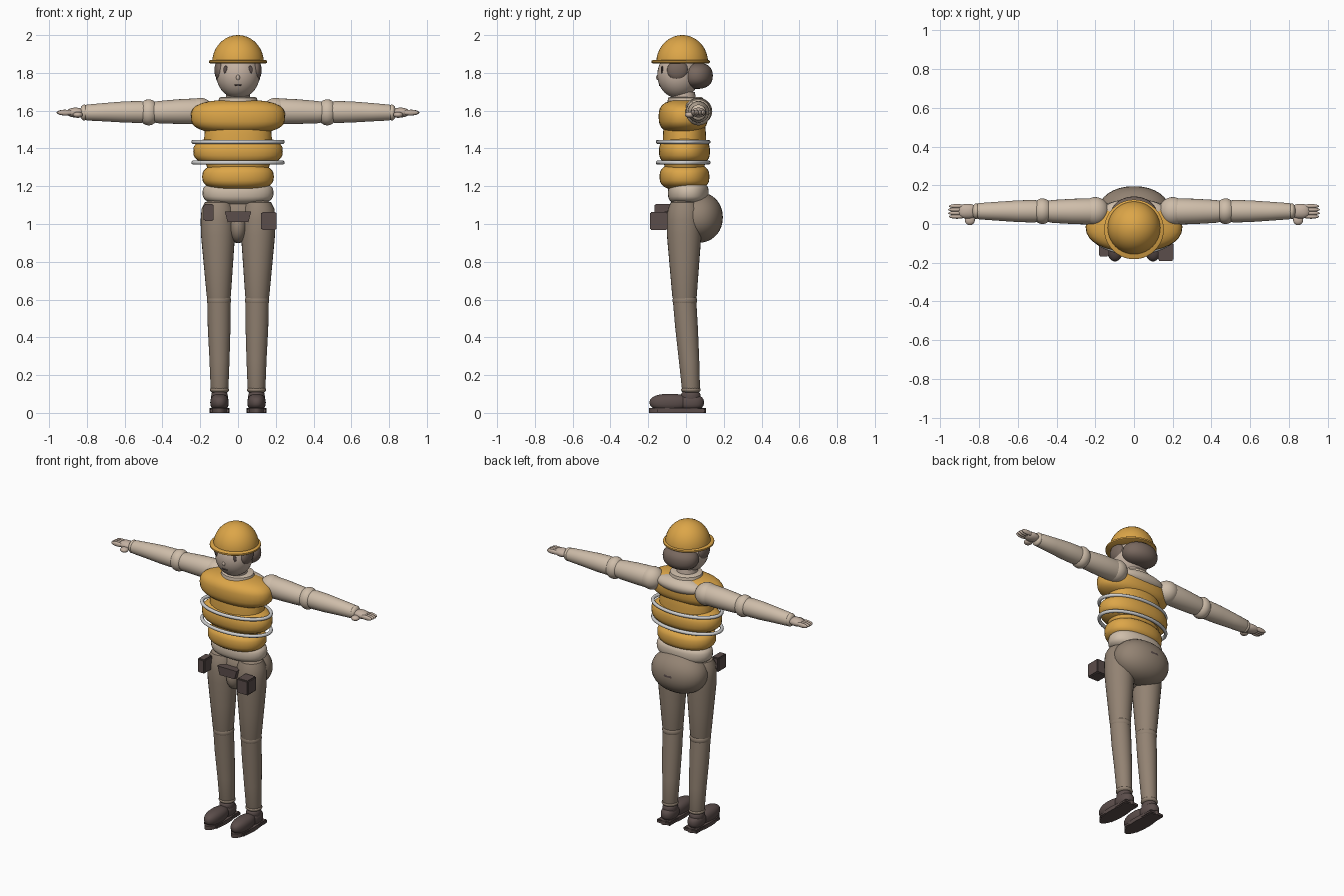
import bpy, bmesh, math
from mathutils import Vector

if "Cube" in bpy.data.objects:
    bpy.data.objects.remove(bpy.data.objects["Cube"])


def material(name, rgb):
    m = bpy.data.materials.new(name)
    m.diffuse_color = (*rgb, 1)
    m.use_nodes = True
    m.node_tree.nodes["Principled BSDF"].inputs["Base Color"].default_value = m.diffuse_color
    return m


YELLOW = material("safety yellow", (0.72, 0.38, 0.065))
SHIRT = material("shirt beige", (0.62, 0.51, 0.40))
SKIN = material("skin", (0.55, 0.44, 0.36))
TROUSER = material("trouser brown", (0.29, 0.225, 0.17))
DARK = material("dark leather", (0.105, 0.075, 0.07))
HAIR = material("hair brown", (0.19, 0.14, 0.115))
SILVER = material("reflective silver", (0.62, 0.62, 0.62))


def finish(name, bm, mat, angle=40):
    bmesh.ops.recalc_face_normals(bm, faces=bm.faces)
    me = bpy.data.meshes.new(name)
    bm.to_mesh(me)
    bm.free()
    me.materials.append(mat)
    ob = bpy.data.objects.new(name, me)
    bpy.context.collection.objects.link(ob)
    bpy.ops.object.select_all(action='DESELECT')
    bpy.context.view_layer.objects.active = ob
    ob.select_set(True)
    bpy.ops.object.shade_smooth_by_angle(angle=math.radians(angle))
    return ob


def blob(name, c, r, mat, side=1.0, tall=1.0):
    """Ellipsoid; exponents below 1 make it boxier in plan (side) or height (tall)."""
    bm = bmesh.new()
    bmesh.ops.create_uvsphere(bm, u_segments=32, v_segments=18, radius=1)
    for v in bm.verts:
        lat = math.asin(max(-1, min(1, v.co.z)))
        lon = math.atan2(v.co.y, v.co.x)
        power = lambda t, e: math.copysign(abs(t) ** e, t) if abs(t) > 1e-6 else 0
        h = power(math.cos(lat), tall)
        v.co = Vector((c[0] + r[0] * h * power(math.cos(lon), side),
                       c[1] + r[1] * h * power(math.sin(lon), side),
                       c[2] + r[2] * power(math.sin(lat), tall)))
    return finish(name, bm, mat)


def loft(name, rings, mat, axis='z', n=28):
    """Tube through rings (x, y, z, ra, rb) whose sections face along axis."""
    bm = bmesh.new()
    loops = []
    for x, y, z, a, b in rings:
        loop = []
        for i in range(n):
            t = math.tau * i / n
            u, w = a * math.cos(t), b * math.sin(t)
            loop.append(bm.verts.new((x + u, y + w, z) if axis == 'z' else (x, y + u, z + w)))
        loops.append(loop)
    for p, q in zip(loops, loops[1:]):
        for i in range(n):
            bm.faces.new((p[i], p[(i + 1) % n], q[(i + 1) % n], q[i]))
    bm.faces.new(loops[0])
    bm.faces.new(loops[-1])
    return finish(name, bm, mat)


def band(name, c, rx, ry, thick, height, mat, n=48, m=10):
    """Elliptical ring with an oval section."""
    bm = bmesh.new()
    g = []
    for i in range(n):
        t = math.tau * i / n
        row = []
        for j in range(m):
            s = math.tau * j / m
            k = thick * math.cos(s)
            row.append(bm.verts.new((c[0] + (rx + k) * math.cos(t),
                                     c[1] + (ry + k) * math.sin(t),
                                     c[2] + height * math.sin(s))))
        g.append(row)
    for i in range(n):
        for j in range(m):
            a, b = g[i], g[(i + 1) % n]
            bm.faces.new((a[j], b[j], b[(j + 1) % m], a[(j + 1) % m]))
    return finish(name, bm, mat)


def box(name, lo, hi, mat, bevel=0.006):
    bm = bmesh.new()
    bmesh.ops.create_cube(bm, size=1)
    for v in bm.verts:
        v.co = Vector([(l + h) / 2 + k * (h - l) for l, h, k in zip(lo, hi, v.co)])
    bmesh.ops.bevel(bm, geom=bm.edges[:], offset=bevel, segments=2, affect='EDGES')
    return finish(name, bm, mat, 30)


# Hard hat: dome open to the brim, with a round brim
dome = [(0, -0.02, 1.855 + 0.145 * math.sin(a), 0.137 * math.cos(a), 0.137 * math.cos(a))
        for a in [math.radians(d) for d in (0, 10, 20, 30, 40, 50, 60, 70, 80, 87)]]
loft("helmet_dome", dome, YELLOW, n=40)
loft("helmet_brim", [(0, -0.028, 1.850, 0.148, 0.148), (0, -0.028, 1.854, 0.154, 0.154),
                     (0, -0.028, 1.864, 0.154, 0.154), (0, -0.028, 1.869, 0.146, 0.146)],
     YELLOW, n=40)

# Head, hair and face
blob("head", (0, -0.04, 1.79), (0.115, 0.112, 0.125), SKIN)
blob("back_hair", (0, 0.055, 1.785), (0.118, 0.087, 0.07), HAIR, tall=0.85)
blob("nose", (0, -0.15, 1.775), (0.010, 0.008, 0.014), SKIN)
blob("mouth", (0, -0.139, 1.735), (0.020, 0.005, 0.005), DARK)
for s in (1, -1):
    blob("side_hair", (0.098 * s, -0.045, 1.815), (0.027, 0.055, 0.055), HAIR)
    blob("eye", (0.065 * s, -0.127, 1.817), (0.013, 0.006, 0.021), DARK)

# Neck and collar
loft("neck", [(0, -0.01, 1.60, 0.07, 0.07), (0, -0.015, 1.70, 0.062, 0.062)], SKIN)
loft("collar", [(0, 0, 1.62, 0.115, 0.10), (0, -0.003, 1.645, 0.105, 0.095),
                (0, -0.003, 1.668, 0.10, 0.092), (0, -0.003, 1.672, 0.09, 0.082)], SHIRT)
blob("shirt_yoke", (0, 0.06, 1.605), (0.17, 0.07, 0.05), SHIRT)

# Padded vest in three rolls, with reflective bands
blob("vest_chest", (0, -0.015, 1.568), (0.25, 0.13, 0.09), YELLOW, 0.9, 0.72)
blob("vest_middle", (0, -0.008, 1.385), (0.237, 0.135, 0.082), YELLOW, 0.9, 0.75)
blob("vest_core", (0, -0.008, 1.42), (0.18, 0.115, 0.2), YELLOW, 0.9, 0.7)
blob("vest_lower", (0, -0.008, 1.25), (0.19, 0.132, 0.072), YELLOW, 0.9, 0.72)
for z in (1.435, 1.325):
    band("reflective_band", (0, -0.015, z), 0.236, 0.134, 0.011, 0.011, SILVER)
blob("shirt_waist", (0, 0.012, 1.165), (0.188, 0.108, 0.065), SHIRT, 0.9, 0.7)

# Hips, belt and buckle
blob("hips", (0, 0.062, 1.035), (0.187, 0.133, 0.135), TROUSER, 0.95, 0.95)
blob("crotch", (0, -0.02, 0.985), (0.05, 0.075, 0.085), TROUSER)
band("belt", (0, 0.055, 1.04), 0.172, 0.131, 0.009, 0.024, DARK)
bm = bmesh.new()
front = [bm.verts.new((x, -0.115, z)) for x, z in
         ((-0.07, 1.066), (0.07, 1.066), (0.055, 1.01), (-0.055, 1.01))]
face = bm.faces.new(front)
ext = bmesh.ops.extrude_face_region(bm, geom=[face])
for v in ext["geom"]:
    if isinstance(v, bmesh.types.BMVert):
        v.co.y += 0.06
finish("buckle", bm, DARK, 30)

# Tool pouches on the belt
box("large_pouch", (0.123, -0.19, 0.968), (0.205, -0.098, 1.064), DARK)
box("small_pouch", (-0.182, -0.168, 1.015), (-0.13, -0.08, 1.107), DARK)

for s in (1, -1):
    # Legs
    loft("thigh", [(0.10 * s, -0.01, 1.13, 0.035, 0.035), (0.105 * s, -0.01, 1.115, 0.07, 0.07),
                   (0.107 * s, -0.01, 1.08, 0.086, 0.086), (0.107 * s, -0.01, 1.02, 0.091, 0.092),
                   (0.106 * s, -0.01, 0.94, 0.09, 0.091), (0.104 * s, -0.009, 0.78, 0.077, 0.078),
                   (0.102 * s, -0.008, 0.62, 0.064, 0.065), (0.102 * s, -0.007, 0.58, 0.055, 0.056)],
         TROUSER)
    blob("knee_fold", (0.101 * s, -0.006, 0.595), (0.064, 0.065, 0.034), TROUSER, 1, 0.8)
    loft("shin", [(0.101 * s, -0.008, 0.60, 0.062, 0.062), (0.10 * s, 0.003, 0.45, 0.060, 0.060),
                  (0.098 * s, 0.016, 0.28, 0.053, 0.054), (0.098 * s, 0.026, 0.13, 0.047, 0.048),
                  (0.098 * s, 0.026, 0.11, 0.042, 0.042)], TROUSER)
    blob("trouser_cuff", (0.098 * s, 0.026, 0.122), (0.051, 0.052, 0.022), TROUSER)

    # Shoes
    blob("shoe_ankle", (0.098 * s, 0.025, 0.085), (0.044, 0.052, 0.035), DARK, 1, 0.7)
    blob("shoe_heel", (0.098 * s, 0.025, 0.055), (0.046, 0.07, 0.042), DARK, 0.9, 0.8)
    blob("shoe_toe", (0.098 * s, -0.085, 0.055), (0.049, 0.108, 0.046), DARK, 0.9, 0.85)
    loft("shoe_sole", [(0.098 * s, -0.045, z, 0.052, 0.15) for z in (0, 0.026)], DARK)
    box("shoe_sole_pad", (0.098 * s - 0.05, -0.15, 0), (0.098 * s + 0.05, 0.10, 0.024), DARK)

    # Arms
    blob("shoulder", (0.20 * s, 0.065, 1.597), (0.072, 0.074, 0.071), SHIRT)
    loft("upper_arm", [(x * s, 0.065, z, r, r) for x, z, r in
                       ((0.17, 1.597, 0.060), (0.22, 1.597, 0.068), (0.32, 1.595, 0.065),
                        (0.42, 1.592, 0.059), (0.46, 1.592, 0.052))], SHIRT, 'x')
    blob("elbow", (0.473 * s, 0.066, 1.591), (0.055, 0.066, 0.069), SHIRT)
    loft("forearm", [(x * s, 0.066, z, r, r) for x, z, r in
                     ((0.46, 1.592, 0.052), (0.52, 1.593, 0.058), (0.60, 1.593, 0.056),
                      (0.70, 1.592, 0.049), (0.80, 1.590, 0.042), (0.82, 1.590, 0.034))],
         SHIRT, 'x')
    blob("wrist_cuff", (0.815 * s, 0.066, 1.59), (0.022, 0.040, 0.042), SHIRT)

    # Hands
    blob("palm", (0.86 * s, 0.066, 1.59), (0.05, 0.038, 0.026), SKIN, 0.85)
    for i in range(4):
        y = 0.038 + 0.018 * i
        blob("finger", ((0.92 - 0.004 * abs(i - 1.5)) * s, y, 1.59), (0.042, 0.011, 0.015), SKIN)
    blob("thumb", (0.848 * s, 0.02, 1.578), (0.026, 0.026, 0.016), SKIN)
